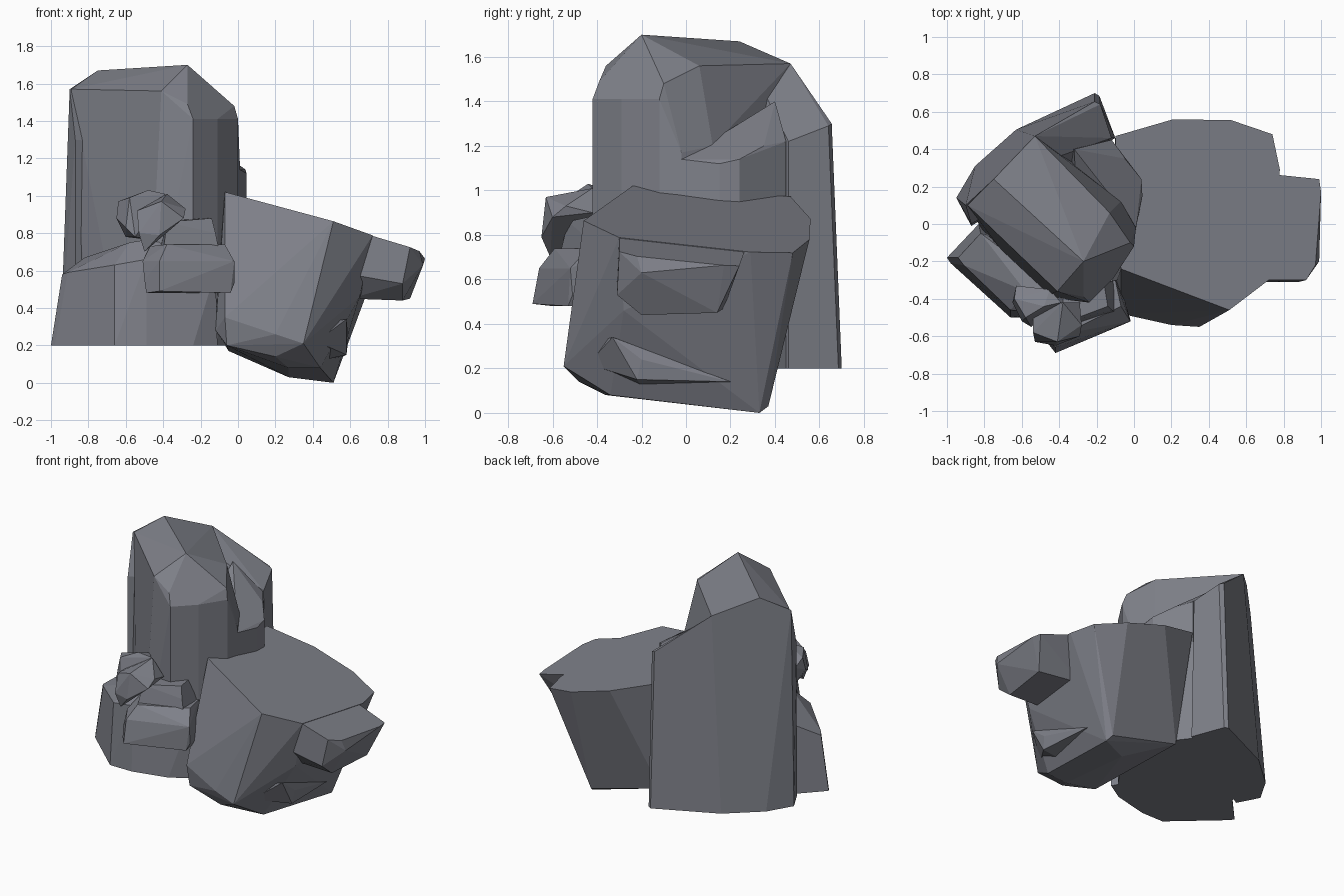
import bpy, bmesh

STONE = bpy.data.materials.new("stone")
STONE.diffuse_color = (0.21, 0.217, 0.25, 1)


def rock(name, pts):
    """Faceted boulder: convex hull of a few corner points, flat faces merged."""
    bm = bmesh.new()
    for p in pts:
        bm.verts.new(p)
    res = bmesh.ops.convex_hull(bm, input=bm.verts)
    junk = {g for g in res["geom_interior"] + res["geom_unused"]
            if isinstance(g, bmesh.types.BMVert)}
    bmesh.ops.delete(bm, geom=list(junk), context='VERTS')
    bmesh.ops.dissolve_limit(bm, angle_limit=0.1, verts=bm.verts, edges=bm.edges)
    bmesh.ops.recalc_face_normals(bm, faces=bm.faces)
    me = bpy.data.meshes.new(name)
    bm.to_mesh(me)
    bm.free()
    me.materials.append(STONE)
    ob = bpy.data.objects.new(name, me)
    bpy.context.collection.objects.link(ob)
    return ob


def at(z, xy):
    return [(x, y, z) for x, y in xy]


def on_slope(xy, drop=0.0):
    """Points on the sloping top plane of the leaning block."""
    return [(x, y, 0.98 - 0.3 * x - 0.08 * y - drop) for x, y in xy]


# Tall rock: vertical sides, a diagonal ridge and sloping shoulders
rock("tall_rock", at(0.2, [
    (-0.85, 0.05), (-0.80, -0.05), (-0.62, -0.26), (-0.48, -0.39), (-0.24, -0.42),
    (-0.11, -0.29), (0.0, -0.12), (0.01, -0.02), (-0.06, 0.12), (-0.3, 0.38), (-0.53, 0.46)]) + [
    (-0.75, 0.24, 1.67), (-0.27, -0.2, 1.70),
    (-0.53, 0.47, 1.57), (-0.13, 0.06, 1.56), (-0.16, -0.14, 1.61),
    (-0.89, 0.10, 1.57), (-0.41, -0.36, 1.56), (-0.27, -0.39, 1.49),
    (-0.24, -0.42, 1.41), (-0.11, -0.29, 1.41),
    (-0.02, -0.10, 1.48), (0.0, -0.12, 1.41), (0.01, -0.02, 1.17), (-0.07, 0.12, 1.2)])

# Lower shoulder on the far side of the tall rock
foot = [(0.0, -0.10), (0.045, 0.15), (0.04, 0.24), (-0.05, 0.35), (-0.12, 0.45),
        (-0.5, 0.4), (-0.3, 0.0)]
rock("tall_rock_shoulder", at(0.2, foot) + [
    (0.01, -0.02, 1.14), (0.045, 0.15, 1.12), (0.04, 0.24, 1.14), (-0.05, 0.35, 1.2),
    (-0.12, 0.45, 1.22), (-0.08, 0.09, 1.22), (-0.32, 0.4, 1.40), (-0.3, 0.0, 1.15)])

# Flat slab forming the back of the tall rock
slab = [(-0.87, -0.01), (-0.95, 0.14), (-0.85, 0.31), (-0.63, 0.505), (-0.27, 0.65),
        (-0.21, 0.70), (-0.185, 0.685), (-0.10, 0.46)]
rock("back_slab", at(0.2, slab) + [
    (-0.87, 0.0, 1.30), (-0.9, 0.10, 1.57), (-0.75, 0.24, 1.67), (-0.53, 0.47, 1.57),
    (-0.21, 0.655, 1.30), (-0.18, 0.64, 1.29), (-0.12, 0.46, 1.22)])

# Leaning block with a sloping flat top
top = [(-0.07, -0.24), (0.51, -0.46), (0.72, -0.3), (0.78, 0.29), (0.74, 0.48),
       (0.52, 0.555), (0.21, 0.56), (-0.1, 0.47)]
rock("leaning_block", on_slope(top) + [
    (-0.12, -0.38, 0.28), (-0.07, -0.48, 0.35), (0.2, -0.54, 0.26), (0.35, -0.55, 0.21),
    (-0.06, -0.46, 0.2), (0.2, -0.48, 0.14), (0.65, -0.28, 0.46),
    (0.27, -0.36, 0.08), (0.44, -0.34, 0.08), (0.27, 0.2, 0.03), (0.51, 0.33, 0.0),
    (0.49, 0.37, 0.03), (-0.05, 0.36, 0.17)])

# Outcrop on the right and thin ledge underneath
rock("side_outcrop",
     on_slope([(0.92, -0.3), (0.97, -0.22), (0.99, 0.24), (1.0, 0.17),
               (0.6, -0.3), (0.6, 0.28)], 0.003) + [
    (0.99, -0.2, 0.63), (0.88, -0.31, 0.53), (0.6, -0.31, 0.58), (0.88, -0.2, 0.44),
    (0.6, -0.2, 0.45), (0.92, 0.14, 0.45), (0.6, 0.17, 0.47)])
rock("low_ledge", [
    (0.40, -0.43, 0.31), (0.42, -0.44, 0.22), (0.58, -0.33, 0.34), (0.59, -0.2, 0.24),
    (0.58, -0.22, 0.15), (0.56, 0.2, 0.14), (0.45, -0.2, 0.12), (0.45, 0.1, 0.2)])

# Skirt rock at the front left foot
rock("foot_rock", at(0.2, [(-1.0, -0.18), (-0.98, -0.21), (-0.66, -0.5), (-0.49, -0.5),
                           (-0.24, -0.44), (-0.11, -0.36), (-0.83, 0.0), (-0.2, -0.2)]) + [
    (-0.94, -0.18, 0.58), (-0.91, -0.22, 0.59), (-0.66, -0.46, 0.63), (-0.49, -0.48, 0.66),
    (-0.12, -0.38, 0.6), (-0.82, -0.05, 0.67), (-0.58, -0.36, 0.75), (-0.4, -0.36, 0.78)])

# Boulder wedged between the rocks: wide base and narrower cap
rock("front_boulder", [
    (-0.49, -0.6, 0.48), (-0.42, -0.69, 0.49), (-0.04, -0.53, 0.48), (-0.02, -0.51, 0.53),
    (-0.08, -0.3, 0.48), (-0.45, -0.35, 0.48), (-0.51, -0.52, 0.65), (-0.5, -0.58, 0.55),
    (-0.42, -0.66, 0.65), (-0.02, -0.52, 0.65), (-0.07, -0.44, 0.74),
    (-0.38, -0.59, 0.74), (-0.47, -0.42, 0.73), (-0.1, -0.3, 0.74)])
rock("boulder_cap", [
    (-0.40, -0.57, 0.70), (-0.10, -0.47, 0.70), (-0.10, -0.3, 0.70), (-0.42, -0.35, 0.70),
    (-0.38, -0.53, 0.86), (-0.14, -0.44, 0.88), (-0.12, -0.46, 0.80),
    (-0.16, -0.32, 0.88), (-0.38, -0.33, 0.87)])

# Cluster of small stones on top
rock("small_stone_front", [
    (-0.54, -0.58, 0.92), (-0.41, -0.63, 0.97), (-0.28, -0.54, 0.93), (-0.29, -0.60, 0.88),
    (-0.42, -0.65, 0.79), (-0.53, -0.63, 0.80), (-0.54, -0.46, 0.92), (-0.38, -0.42, 1.01),
    (-0.29, -0.42, 0.90), (-0.40, -0.42, 0.80), (-0.50, -0.61, 0.70)])
rock("small_stone_back", [
    (-0.65, -0.42, 0.88), (-0.64, -0.40, 0.97), (-0.58, -0.50, 0.99), (-0.48, -0.44, 1.03),
    (-0.39, -0.42, 1.01), (-0.45, -0.35, 1.0), (-0.63, -0.33, 0.92), (-0.60, -0.52, 0.83),
    (-0.55, -0.55, 0.78), (-0.44, -0.36, 0.76), (-0.60, -0.36, 0.78)])
